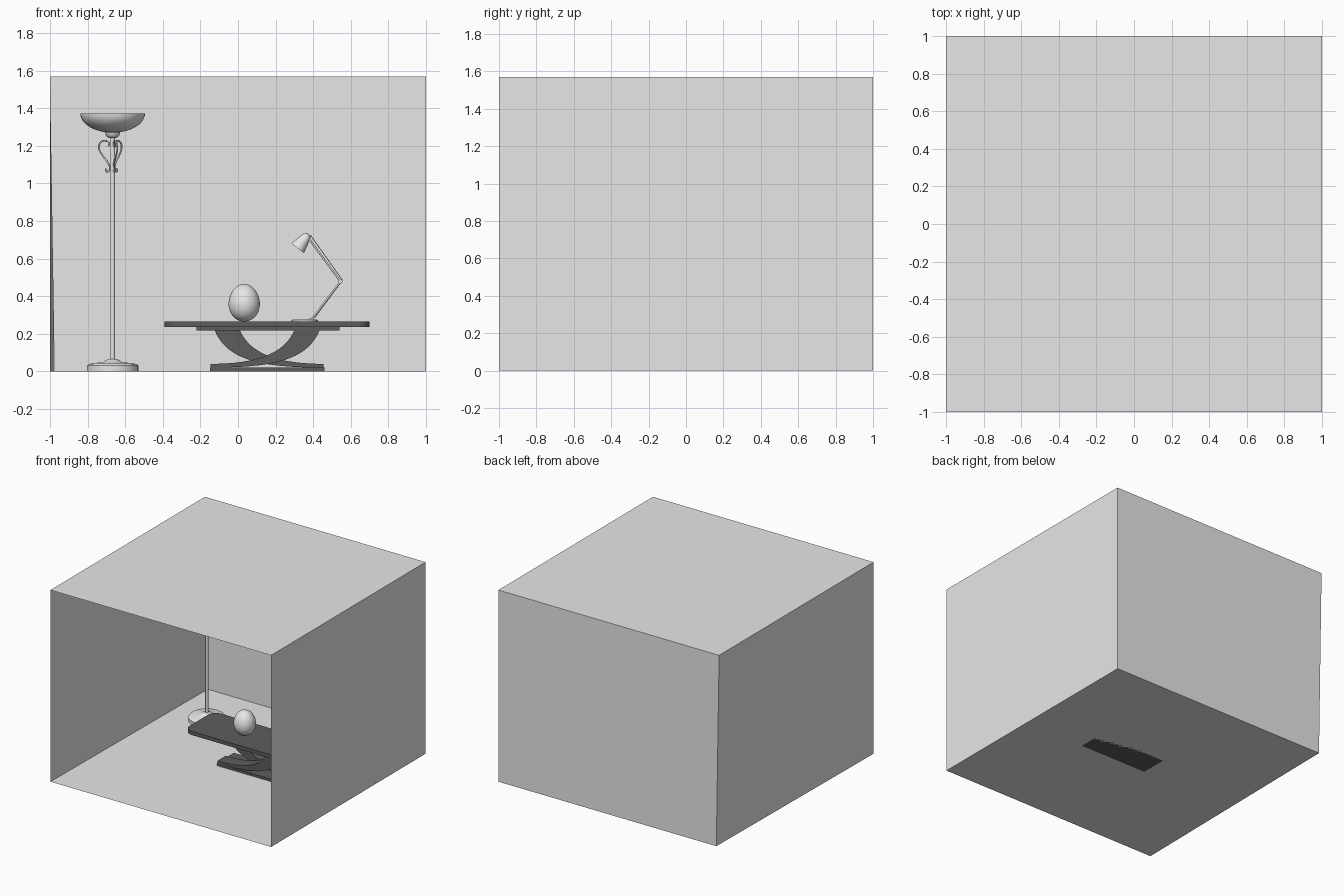
import bpy, bmesh, math
from mathutils import Vector

if "Cube" in bpy.data.objects:
    bpy.data.objects.remove(bpy.data.objects["Cube"])


def material(name, value):
    m = bpy.data.materials.new(name)
    m.diffuse_color = (value, value, value, 1)
    m.use_nodes = True
    m.node_tree.nodes["Principled BSDF"].inputs["Base Color"].default_value = m.diffuse_color
    return m


PALE = material("pale_grey", 0.8)
DARK = material("dark_grey", 0.11)


def finish(name, bm, mat, smooth=False, recalc=True):
    if recalc:
        bmesh.ops.recalc_face_normals(bm, faces=bm.faces[:])
    me = bpy.data.meshes.new(name)
    bm.to_mesh(me)
    bm.free()
    ob = bpy.data.objects.new(name, me)
    bpy.context.collection.objects.link(ob)
    me.materials.append(mat)
    if smooth:
        bpy.ops.object.select_all(action='DESELECT')
        ob.select_set(True)
        bpy.context.view_layer.objects.active = ob
        bpy.ops.object.shade_smooth_by_angle(angle=math.radians(35))
    return ob


def lathe(name, profile, origin, axis=(0, 0, 1), mat=PALE, n=40):
    """Spin (radius, height) points around an axis from origin."""
    bm = bmesh.new()
    vs = [bm.verts.new((r, 0, z)) for r, z in profile]
    es = [bm.edges.new(p) for p in zip(vs, vs[1:])]
    bmesh.ops.spin(bm, geom=vs + es, cent=(0, 0, 0), axis=(0, 0, 1),
                   angle=2 * math.pi, steps=n, use_duplicate=False)
    bmesh.ops.remove_doubles(bm, verts=bm.verts[:], dist=1e-5)
    q = Vector((0, 0, 1)).rotation_difference(Vector(axis))
    for v in bm.verts:
        v.co = q @ v.co + Vector(origin)
    return finish(name, bm, mat, True)


def rod(name, a, b, r, n=16):
    a, b = Vector(a), Vector(b)
    length = (b - a).length
    return lathe(name, [(0, 0), (r, 0), (r, length), (0, length)], a, b - a, n=n)


def box(name, x, y, z, mat, corner=0):
    bm = bmesh.new()
    bmesh.ops.create_cube(bm, size=1)
    for v in bm.verts:
        v.co = [lo + (c + 0.5) * (hi - lo) for c, (lo, hi) in zip(v.co, (x, y, z))]
    if corner:
        upright = [e for e in bm.edges
                   if abs(e.verts[0].co.z - e.verts[1].co.z) > 1e-4]
        bmesh.ops.bevel(bm, geom=upright, offset=corner, segments=8,
                        profile=0.5, affect='EDGES')
    return finish(name, bm, mat, bool(corner))


def bezier(p, n=18):
    out = []
    for i in range(n + 1):
        t = i / n
        w = ((1 - t)**3, 3 * t * (1 - t)**2, 3 * t * t * (1 - t), t**3)
        out.append(tuple(sum(k * q[j] for k, q in zip(w, p)) for j in (0, 1)))
    return out


# Room shell, open at the front, with one floor corner pulled in
H = 1.57
bm = bmesh.new()
lo = [bm.verts.new(c) for c in ((-1, -1, 0), (1, -1, 0), (1, 1, 0), (-0.975, 1, 0))]
hi = [bm.verts.new(c) for c in ((-1, -1, H), (1, -1, H), (1, 1, H), (-1, 1, H))]
bm.faces.new(lo[::-1])
bm.faces.new(hi)
for i in (1, 2, 3):
    j = (i + 1) % 4
    bm.faces.new((lo[i], lo[j], hi[j], hi[i]))
finish("room", bm, PALE, recalc=False)

# Coffee table: rounded top, under plate, base plate
CX, CY = 0.155, 0.05
box("table_top", (-0.39, 0.70), (CY - 0.19, CY + 0.19), (0.235, 0.265), DARK, 0.07)
box("table_under_plate", (-0.22, 0.54), (CY - 0.11, CY + 0.11), (0.218, 0.235), DARK)
box("table_base", (-0.15, 0.46), (CY - 0.11, CY + 0.11), (0, 0.02), DARK)

# Two crossing curved legs, mirrored and set side by side
edge_low = bezier([(-0.125, 0.22), (-0.06, 0.06), (0.12, 0.02), (0.455, 0.02)])
edge_high = bezier([(0.01, 0.22), (0.06, 0.10), (0.20, 0.04), (0.455, 0.04)])
for name, flip, y0 in (("front_leg", True, CY - 0.11), ("back_leg", False, CY)):
    bm = bmesh.new()
    strips = []
    for y in (y0, y0 + 0.11):
        strips.append([[bm.verts.new((2 * CX - x if flip else x, y, z))
                        for x, z in e] for e in (edge_low, edge_high)])
    (a, b), (c, d) = strips
    for i in range(len(a) - 1):
        for p, q in ((a, b), (c, d), (a, c), (b, d)):
            bm.faces.new((p[i], p[i + 1], q[i + 1], q[i]))
    for i in (0, -1):
        bm.faces.new((a[i], b[i], d[i], c[i]))
    finish(name, bm, DARK, True)

# Egg on the table
egg = []
for i in range(25):
    t = math.pi * i / 24
    egg.append((0.083 * math.sin(t) * (1 + 0.06 * math.cos(t)), 0.1 - 0.1 * math.cos(t)))
lathe("egg", egg, (0.033, 0.04, 0.265), n=48)

# Floor lamp: base, pole, knob, bowl
LX, LY = -0.667, 0.55
lathe("floor_lamp_base", [(0, 0), (0.137, 0), (0.137, 0.03), (0.128, 0.038), (0.11, 0.044),
                          (0.05, 0.048), (0.035, 0.06), (0.02, 0.066), (0, 0.066)], (LX, LY, 0))
rod("floor_lamp_pole", (LX, LY, 0.06), (LX, LY, 1.25), 0.0125, 24)
lathe("floor_lamp_knob", [(0, 1.238), (0.022, 1.242), (0.036, 1.255), (0.04, 1.272), (0, 1.278)],
      (LX, LY, 0))
bowl = [(0.172 * math.sin(math.pi / 2 * i / 12), 1.372 - 0.102 * math.cos(math.pi / 2 * i / 12))
        for i in range(13)]
inner = [(r * 0.975, z + 0.004 * (1 - i / 12)) for i, (r, z) in enumerate(bowl)]
lathe("floor_lamp_bowl", bowl + inner[::-1], (LX, LY, 0), n=48)

# Three scroll ornaments around the pole
scroll = [(0.025, 1.195), (0.018, 1.212), (0.04, 1.227), (0.066, 1.217), (0.074, 1.19), (0.055, 1.15),
          (0.025, 1.11), (0.015, 1.08), (0.025, 1.063), (0.037, 1.067), (0.036, 1.08)]
for k, deg in enumerate((170, 50, 290)):
    cu = bpy.data.curves.new("scroll_%d" % (k + 1), 'CURVE')
    cu.dimensions = '3D'
    cu.bevel_depth = 0.0045
    cu.bevel_resolution = 2
    cu.resolution_u = 6
    cu.use_fill_caps = True
    sp = cu.splines.new('BEZIER')
    sp.bezier_points.add(len(scroll) - 1)
    for p, (r, z) in zip(sp.bezier_points, scroll):
        a = math.radians(deg)
        p.co = (LX + r * math.cos(a), LY + r * math.sin(a), z)
        p.handle_left_type = p.handle_right_type = 'AUTO'
    cu.materials.append(PALE)
    ob = bpy.data.objects.new(cu.name, cu)
    bpy.context.collection.objects.link(ob)

# Desk lamp: base, jointed double arms, shade
DY = 0.05
lathe("desk_lamp_base", [(0, 0), (0.07, 0), (0.07, 0.007), (0.064, 0.011), (0, 0.012)],
      (0.355, DY, 0.265))
foot, elbow, neck = (0.39, 0.274), (0.545, 0.478), (0.378, 0.705)
for s in (-1, 1):
    y = DY + s * 0.009
    rod("desk_lamp_lower_arm", (foot[0], y, foot[1]), (elbow[0], y, elbow[1]), 0.005)
    rod("desk_lamp_upper_arm", (elbow[0], y, elbow[1]), (neck[0], y, neck[1]), 0.005)
rod("desk_lamp_lower_stay", (0.408, DY, 0.285), (0.556, DY, 0.485), 0.002, 8)
rod("desk_lamp_upper_stay", (0.556, DY, 0.485), (0.385, DY, 0.725), 0.002, 8)
for name, (x, z) in (("foot", foot), ("elbow", elbow), ("neck", neck)):
    rod("desk_lamp_%s_joint" % name, (x, DY - 0.016, z), (x, DY + 0.016, z), 0.011)
lathe("desk_lamp_shade", [(0.043, 0), (0.026, 0.07), (0.023, 0.082), (0.015, 0.092), (0, 0.095),
                          (0, 0.09), (0.021, 0.078), (0.041, 0), (0.043, 0)],
      (0.317, DY, 0.655), (0.048, 0, 0.062))
